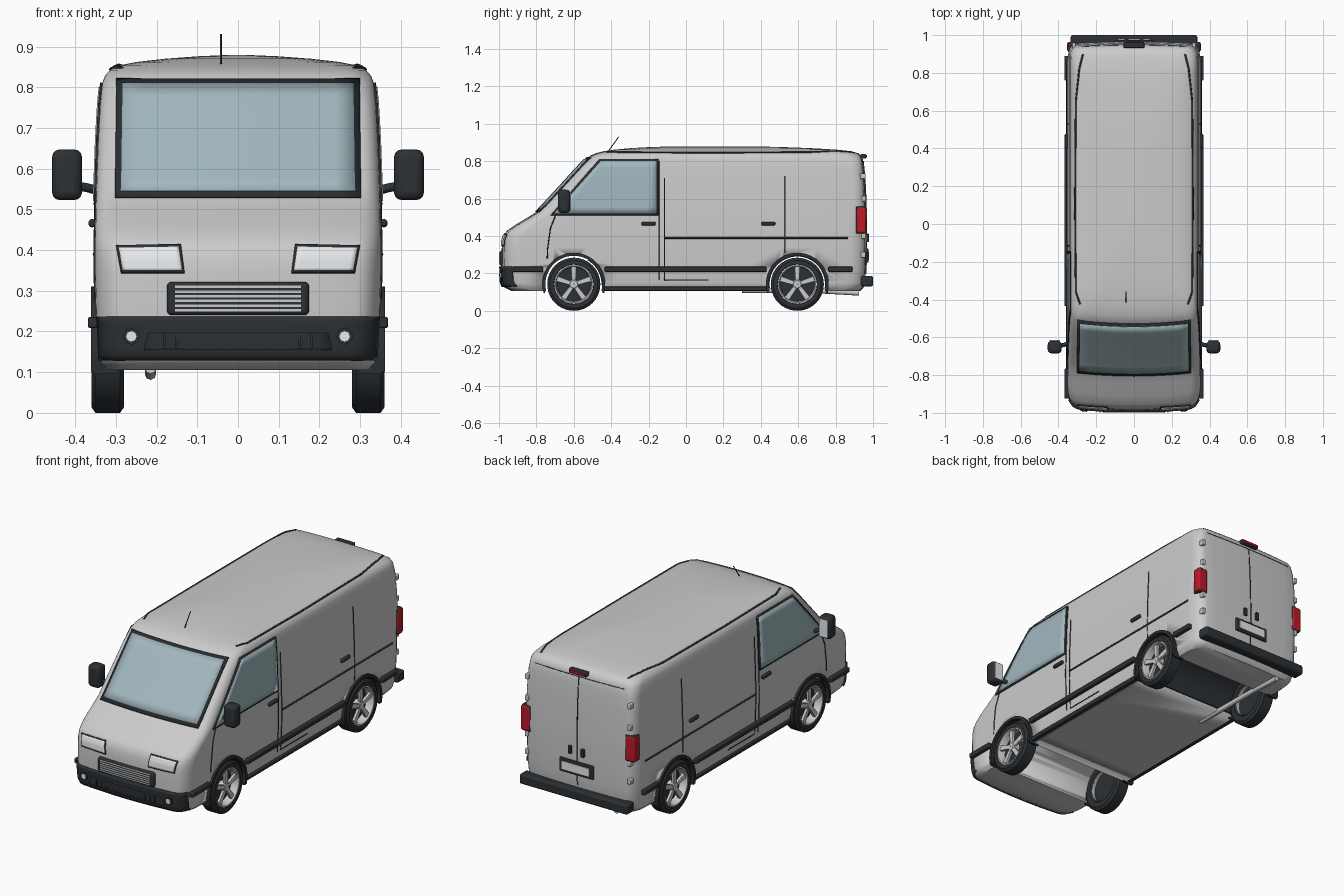
import bpy, bmesh
from math import sin, cos, pi, radians
from mathutils import Vector
from mathutils.bvhtree import BVHTree

if "Cube" in bpy.data.objects:
    bpy.data.objects.remove(bpy.data.objects["Cube"])


def material(name, *rgb):
    m = bpy.data.materials.new(name)
    m.diffuse_color = (*rgb, 1)
    m.use_nodes = True
    m.node_tree.nodes["Principled BSDF"].inputs["Base Color"].default_value = m.diffuse_color
    return m


DARK = material("dark_plastic", .025, .03, .035)
GLASS = material("glass", .36, .48, .52)
RED = material("red_lens", .5, .01, .02)
CLEAR = material("clear_lens", .8, .82, .84)


def finish(name, bm, mat=None, mirror=False, bevel=0, solid=0, angle=35):
    bmesh.ops.recalc_face_normals(bm, faces=bm.faces)
    me = bpy.data.meshes.new(name)
    bm.to_mesh(me)
    bm.free()
    ob = bpy.data.objects.new(name, me)
    bpy.context.collection.objects.link(ob)
    if mat:
        me.materials.append(mat)
    bpy.ops.object.select_all(action='DESELECT')
    ob.select_set(True)
    bpy.context.view_layer.objects.active = ob
    bpy.ops.object.shade_smooth_by_angle(angle=radians(angle))
    if solid:
        md = ob.modifiers.new("solid", 'SOLIDIFY')
        md.thickness, md.offset = solid, 0
    if bevel:
        md = ob.modifiers.new("bevel", 'BEVEL')
        md.width, md.segments = bevel, 3
    if mirror:
        ob.modifiers.new("mirror", 'MIRROR')
    return ob


def box(name, c, size, mat=None, bevel=0, mirror=False):
    bm = bmesh.new()
    bmesh.ops.create_cube(bm, size=1)
    for v in bm.verts:
        v.co = Vector(c) + Vector(v.co[i] * size[i] for i in range(3))
    return finish(name, bm, mat, mirror, bevel)


def loft(bm, rings, closed=True):
    vs = [[bm.verts.new(p) for p in r] for r in rings]
    n = len(vs[0])
    for a, b in zip(vs, vs[1:]):
        for i in range(n if closed else n - 1):
            j = (i + 1) % n
            bm.faces.new((a[i], a[j], b[j], b[i]))
    return vs


def lathe(name, prof, c, mat=None, mirror=False, n=40):
    bm = bmesh.new()
    loft(bm, [[(c[0] + x, c[1] + r * cos(2 * pi * i / n), c[2] + r * sin(2 * pi * i / n))
               for i in range(n)] for x, r in prof])
    return finish(name, bm, mat, mirror)


def tube(name, pts, r, mat=DARK):
    cu = bpy.data.curves.new(name, 'CURVE')
    cu.dimensions, cu.bevel_depth, cu.bevel_resolution = '3D', r, 2
    cu.use_fill_caps = True
    sp = cu.splines.new('POLY')
    sp.points.add(len(pts) - 1)
    for q, p in zip(sp.points, pts):
        q.co = (*p, 1)
    ob = bpy.data.objects.new(name, cu)
    bpy.context.collection.objects.link(ob)
    if mat:
        cu.materials.append(mat)
    return ob


# body: stacked rounded slices (z, front y, rear y, half width, corner radius)
SLICES = [(.105, -.93, .93, .32, .06), (.125, -.972, .95, .338, .06), (.15, -.984, .958, .343, .06),
          (.24, -.988, .964, .349, .06), (.34, -.985, .966, .352, .06), (.38, -.982, .966, .352, .06),
          (.41, -.972, .966, .352, .06), (.43, -.955, .966, .352, .06), (.46, -.912, .966, .351, .055),
          (.50, -.845, .965, .35, .05), (.53, -.797, .964, .349, .045), (.56, -.765, .963, .348, .04),
          (.67, -.664, .959, .344, .04), (.76, -.582, .953, .339, .04), (.81, -.535, .946, .334, .045),
          (.828, -.515, .938, .327, .05), (.842, -.485, .922, .315, .06), (.853, -.44, .885, .295, .07),
          (.862, -.38, .8, .25, .08), (.87, -.29, .66, .18, .08), (.876, -.18, .5, .1, .05), (.879, -.06, .35, .03, .015)]


def ring(z, f, r, w, rc):
    ry = rc * 1.5
    pts = []
    for sx, sy, a0 in ((1, -1, -90), (1, 1, 0), (-1, 1, 90), (-1, -1, 180)):
        cx, cy = sx * (w - rc), (f + ry if sy < 0 else r - ry)
        pts += [(cx + rc * cos(radians(a0 + 15 * i)), cy + ry * sin(radians(a0 + 15 * i))) for i in range(7)]
    out = []
    for i, p in enumerate(pts):
        q = pts[(i + 1) % 28]
        n = 10 if i % 7 == 6 else 1
        for k in range(n):
            x, y = (p[j] + (q[j] - p[j]) * k / n for j in (0, 1))
            t = (y - f) / (r - f)
            out.append((x, y + (x / w) ** 2 * (.022 * (1 - t) ** 4 - .012 * t ** 4), z))
    return out


bm = bmesh.new()
vs = loft(bm, [ring(*s) for s in SLICES])
bm.faces.new(vs[0])
bm.faces.new(vs[-1])
bmesh.ops.recalc_face_normals(bm, faces=bm.faces)
bvh = BVHTree.FromBMesh(bm)
body = finish("body", bm, angle=40)

# wheel openings
WHEEL_Y, WHEEL_Z = (-.6, .595), .142
for y in WHEEL_Y:
    cut = lathe("wheel_well_cutter", [(-.5, 0.001), (-.5, .155), (.5, .155), (.5, 0.001)], (0, y, WHEEL_Z), n=48)
    cut.hide_render = True
    cut.hide_viewport = False
    md = body.modifiers.new("well", 'BOOLEAN')
    md.operation, md.solver, md.object = 'DIFFERENCE', 'EXACT', cut
    cut.display_type = 'WIRE'
    bpy.context.view_layer.objects.active = body
    bpy.ops.object.modifier_apply(modifier="well")
    bpy.data.objects.remove(cut)

VIEWS = {'front': lambda a, b: ((a, -2, b), (0, 1, 0)), 'rear': lambda a, b: ((a, 2, b), (0, -1, 0)),
         'side': lambda a, b: ((2, a, b), (-1, 0, 0)), 'top': lambda a, b: ((a, b, 2), (0, 0, -1))}


def on(view, a, b, off=0.0):
    # point on the body surface, lifted along its normal
    o, d = map(Vector, VIEWS[view](a, b))
    loc, n, _, _ = bvh.ray_cast(o, d)
    if n.dot(d) > 0:
        n = -n
    return loc + n * off


def patch(name, view, quad, off, thick, mat=None, mirror=False, nu=12, nv=8):
    a, b, c, d = map(Vector, quad)
    bm = bmesh.new()
    rows = []
    for j in range(nv + 1):
        l, r = a.lerp(d, j / nv), b.lerp(c, j / nv)
        rows.append([on(view, *l.lerp(r, i / nu), off) for i in range(nu + 1)])
    loft(bm, rows, closed=False)
    return finish(name, bm, mat, mirror, solid=thick)


def seam(name, view, pts, both=True, r=.003, n=8):
    path = []
    for p, q in zip(pts, pts[1:]):
        path += [on(view, *Vector(p).lerp(Vector(q), i / n)) for i in range(n)]
    path.append(on(view, *pts[-1]))
    for s in ((1, -1) if both else (1,)):
        tube(name, [(s * p.x, p.y, p.z) for p in path], r)


def arc_band(name, y, x0, x1, r0, r1, a0, a1, mirror=False):
    bm = bmesh.new()
    vs = loft(bm, [[(x, y + r * cos(t), WHEEL_Z + r * sin(t)) for x, r in ((x0, r0), (x1, r0), (x1, r1), (x0, r1))]
                   for t in (radians(a0 + (a1 - a0) * i / 28) for i in range(29))])
    bm.faces.new(vs[0])
    bm.faces.new(vs[-1])
    finish(name, bm, DARK, mirror)


# windows
patch("windshield_frame", 'front', [(-.302, .527), (.302, .527), (.298, .817), (-.298, .817)], .003, .008, DARK)
patch("windshield", 'front', [(-.288, .54), (.288, .54), (.284, .805), (-.284, .805)], .007, .006, GLASS)
patch("side_window_frame", 'side', [(-.725, .51), (-.148, .51), (-.148, .81), (-.465, .81)], .002, .006, DARK, True)
patch("side_window", 'side', [(-.705, .52), (-.158, .52), (-.158, .80), (-.455, .80)], .005, .005, GLASS, True)

# front end
patch("front_bumper", 'front', [(-.334, .133), (.334, .133), (.338, .237), (-.338, .237)], .004, .014, DARK, nu=36)
patch("bumper_intake", 'front', [(-.23, .155), (.23, .155), (.22, .197), (-.22, .197)], .01, .006, DARK)
for i in range(13):
    box("intake_bar", (-.18 + .03 * i, -.993, .175), (.006, .01, .035), DARK)
patch("headlight_surround", 'front', [(.131, .343), (.287, .343), (.299, .41), (.14, .413)], .001, .008, DARK, True)
patch("headlight", 'front', [(.136, .349), (.283, .349), (.293, .404), (.145, .407)], .005, .008, CLEAR, True)
box("grille", (0, -.982, .281), (.35, .03, .082), DARK, .012)
for i in range(6):
    box("grille_slat", (0, -.996, .252 + .0115 * i), (.31, .006, .006))
for s in (1, -1):
    tube("fog_light_rim", [(s * .262, -.965, .188), (s * .262, -.99, .188)], .021)
    tube("fog_light", [(s * .262, -.965, .188), (s * .262, -.994, .188)], .014, CLEAR)

# side trim
for y0, y1 in ((-.925, -.765), (-.435, .43), (.76, .89)):
    box("side_moulding", (.356, (y0 + y1) / 2, .222), (.026, y1 - y0, .028), DARK, .006, True)
box("sill_trim", (.335, 0, .118), (.03, .87, .022), DARK, .005, True)
for y in WHEEL_Y:
    arc_band("wheel_arch", y, .33, .361, .152, .168, -14, 194, True)
    for e in (-1, 1):
        box("mud_flap", (.325, y + e * .158, .115), (.06, .01, .04), DARK, 0, True)
arc_band("rear_wheel_liner", WHEEL_Y[1], -.335, .335, .148, .154, -8, 188)
arc_band("front_wheel_liner", WHEEL_Y[0], -.335, .335, .148, .154, 60, 188 - 190)
for y in (-.2, .44):
    box("door_handle", (.358, y, .466), (.018, .075, .02), DARK, .007, True)

# panel seams and roof gutters
seam("door_front_seam", 'side', [(-.69, .53), (-.725, .44), (-.74, .33), (-.742, .28)])
seam("door_rear_seam", 'side', [(-.145, .8), (-.145, .165)])
seam("slide_door_seam", 'side', [(-.115, .71), (-.115, .165), (.12, .165)])
seam("slide_rail", 'side', [(-.115, .39), (.865, .39)], r=.005)
seam("slide_door_back_seam", 'side', [(.53, .72), (.53, .31)])
seam("roof_gutter", 'top', [(.285, -.425), (.308, -.36), (.312, .1), (.308, .65), (.29, .82), (.27, .9)], r=.005)
seam("rear_door_split", 'rear', [(0, .8), (0, .2)], False)
seam("rear_door_top_seam", 'rear', [(-.28, .8), (.28, .8)], False, .002)

# rear end
box("rear_bumper", (0, .968, .158), (.67, .064, .055), DARK, .01)
box("tail_light", (.326, .938, .485), (.055, .05, .135), RED, .008, True)
box("tail_light_base", (.322, .934, .485), (.056, .05, .145), DARK, .006, True)
box("brake_light_housing", (0, .948, .826), (.11, .03, .024), DARK, .005)
box("brake_light", (0, .962, .826), (.09, .01, .014), RED, .003)
box("plate_frame", (0, .968, .295), (.21, .014, .075), DARK, .004)
box("plate", (0, .974, .295), (.17, .01, .045), CLEAR)
box("rear_door_handle", (.04, .968, .39), (.02, .02, .045), DARK, .004, True)
for z in (.3, .4, .6, .72):
    box("rear_hinge", (.318, .946, z), (.02, .03, .03), None, .004, True)
tube("exhaust_pipe", [(-.215, .3, .11), (-.215, .75, .105), (-.215, .925, .095)], .014, None)

# mirrors and antenna
box("mirror_housing", (.42, -.652, .585), (.074, .066, .125), DARK, .02, True)
box("mirror_glass", (.42, -.618, .585), (.054, .006, .1), CLEAR, .002, True)
for s in (1, -1):
    tube("mirror_arm", [(s * .34, -.625, .545), (s * .37, -.64, .553), (s * .41, -.65, .56)], .011)
tube("antenna", [(-.042, -.415, .853), (-.042, -.36, .93)], .0025)

# wheels
for y in WHEEL_Y:
    c = (.32, y, WHEEL_Z)
    lathe("tyre", [(-.03, .09), (-.04, .1), (-.04, .128), (-.03, .142), (.03, .142), (.04, .128), (.04, .106),
                   (.03, .1)], c, DARK, True)
    lathe("rim", [(.028, .105), (.038, .106), (.038, .098), (.026, .092), (-.035, .09)], c, None, True)
    lathe("brake_disc", [(-.005, .001), (-.005, .092), (-.012, .092), (-.012, .001)], c, DARK, True)
    lathe("hub", [(-.005, .028), (.026, .026), (.032, .02), (.032, .001)], c, None, True, 24)
    bm = bmesh.new()
    for k in range(5):
        t = pi / 2 + 2 * pi * k / 5
        new = bmesh.ops.create_cube(bm, size=1)['verts']
        for v in new:
            r = .057 + v.co.y * .078
            w = v.co.z * (.022 if v.co.y < 0 else .03)
            v.co = (c[0] + .022 + v.co.x * .016, y + r * cos(t) - w * sin(t), WHEEL_Z + r * sin(t) + w * cos(t))
    finish("spokes", bm, None, True, .003)
